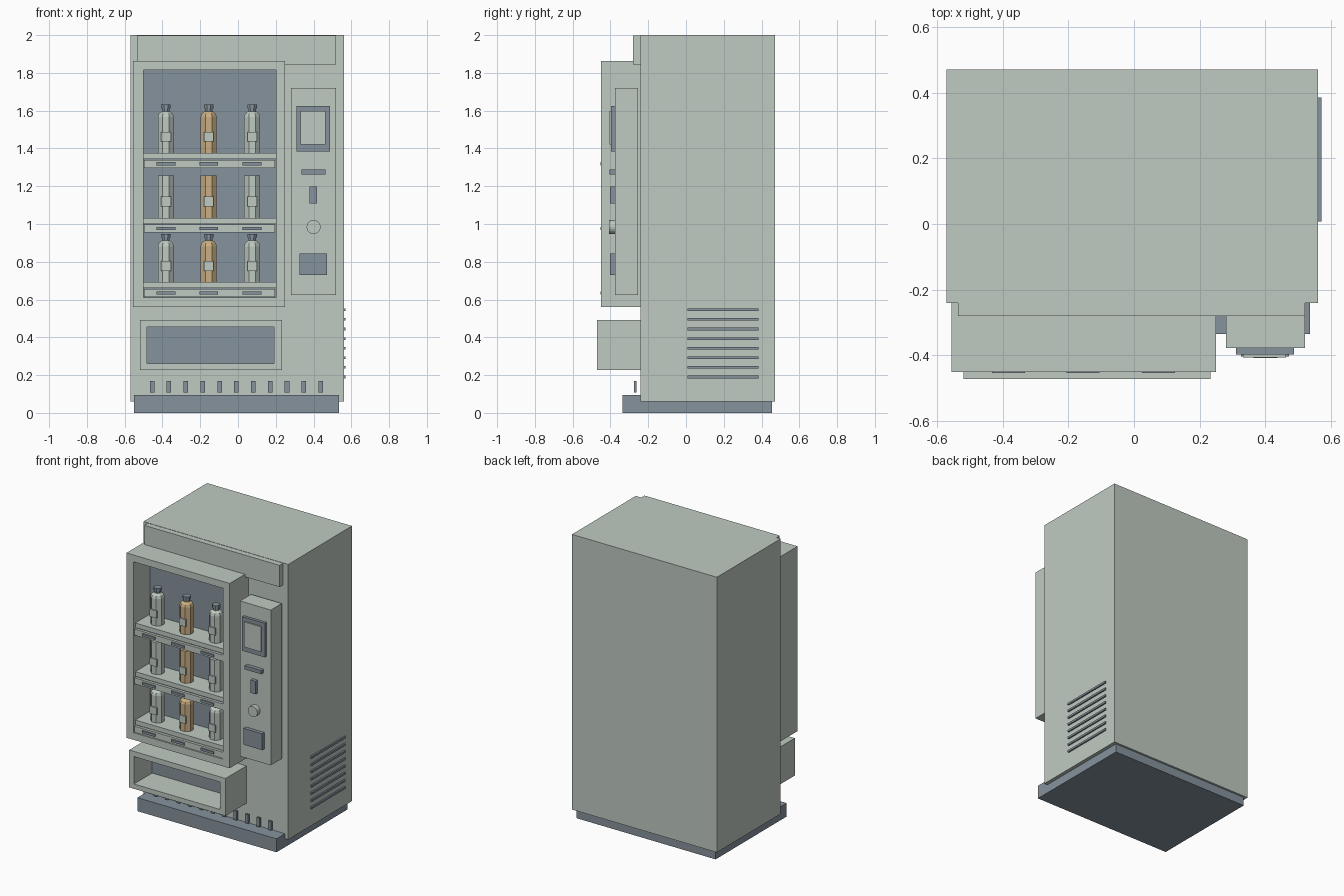
import bpy, bmesh, math
from mathutils import Matrix

if "Cube" in bpy.data.objects:
    bpy.data.objects.remove(bpy.data.objects["Cube"])


def material(name, rgb):
    m = bpy.data.materials.new(name)
    m.diffuse_color = (*rgb, 1)
    m.use_nodes = True
    m.node_tree.nodes["Principled BSDF"].inputs["Base Color"].default_value = m.diffuse_color
    return m


PALE = material("pale_grey_green", (0.52, 0.59, 0.535))
DARK = material("slate_blue_grey", (0.235, 0.29, 0.335))
AMBER = material("amber", (0.60, 0.43, 0.23))


def finish(name, bm, mat):
    bmesh.ops.recalc_face_normals(bm, faces=bm.faces)
    me = bpy.data.meshes.new(name)
    bm.to_mesh(me)
    bm.free()
    me.materials.append(mat)
    ob = bpy.data.objects.new(name, me)
    bpy.context.collection.objects.link(ob)
    return ob


def box(name, x, y, z, mat):
    bm = bmesh.new()
    bmesh.ops.create_cube(bm, size=1)
    for v in bm.verts:
        for i, (a, b) in enumerate((x, y, z)):
            v.co[i] = a if v.co[i] < 0 else b
    return finish(name, bm, mat)


def frame(name, x, z, ix, iz, y, mat):
    """Rectangular surround with an opening ix by iz, running along y."""
    bm = bmesh.new()
    rings = []
    for yy in y:
        for (a, b), (c, d) in ((x, z), (ix, iz)):
            rings.append([bm.verts.new((px, yy, pz))
                          for px, pz in ((a, c), (b, c), (b, d), (a, d))])
    out_f, in_f, out_b, in_b = rings
    for p, q in ((out_f, in_f), (out_b, in_b), (out_f, out_b), (in_f, in_b)):
        for i in range(4):
            j = (i + 1) % 4
            bm.faces.new((p[i], p[j], q[j], q[i]))
    return finish(name, bm, mat)


def lathe(name, profile, pos, mat, sides=8):
    """Capped solid of revolution from (radius, height) points."""
    bm = bmesh.new()
    rings = []
    for r, h in profile:
        ring = []
        for i in range(sides):
            a = (i + 0.5) * 2 * math.pi / sides
            ring.append(bm.verts.new((pos[0] + r * math.cos(a),
                                      pos[1] + r * math.sin(a), pos[2] + h)))
        rings.append(ring)
    for p, q in zip(rings, rings[1:]):
        for i in range(sides):
            j = (i + 1) % sides
            bm.faces.new((p[i], p[j], q[j], q[i]))
    bm.faces.new(rings[0])
    bm.faces.new(rings[-1])
    return finish(name, bm, mat)


# Cabinet, plinth and header
box("cabinet", (-0.57, 0.56), (-0.24, 0.47), (0.06, 2.0), PALE)
box("plinth", (-0.55, 0.535), (-0.335, 0.455), (0, 0.095), DARK)
box("header_panel", (-0.535, 0.52), (-0.28, -0.24), (1.845, 1.998), PALE)

# Display case
frame("display_frame", (-0.555, 0.25), (0.56, 1.863), (-0.50, 0.20), (0.61, 1.815),
      (-0.45, -0.24), PALE)
box("display_back", (-0.50, 0.20), (-0.265, -0.245), (0.61, 1.815), DARK)

# Shelves with price rails and products
BOTTLE = [(0.046, 0), (0.046, 0.19), (0.04, 0.208), (0.024, 0.22)]
CAN = [(0.046, 0), (0.046, 0.225)]
CAP = [(0.021, 0.215), (0.021, 0.236), (0.027, 0.236), (0.027, 0.256)]
for row, top in enumerate((0.692, 1.033, 1.376)):
    box(f"shelf_{row}", (-0.50, 0.20), (-0.43, -0.265), (top - 0.032, top), PALE)
    box(f"shelf_rail_{row}", (-0.497, 0.197), (-0.445, -0.425),
        (top - 0.079, top - 0.036), PALE)
    for col, x in enumerate((-0.382, -0.155, 0.075)):
        tag = f"{row}_{col}"
        box(f"price_tag_{tag}", (x - 0.05, x + 0.05), (-0.453, -0.444),
            (top - 0.066, top - 0.049), DARK)
        body = AMBER if col == 1 else PALE
        pos = (x, -0.35, top)
        if row == 1:
            lathe(f"can_{tag}", CAN, pos, body)
        else:
            lathe(f"bottle_{tag}", BOTTLE, pos, body)
            lathe(f"bottle_cap_{tag}", CAP, pos, DARK)
        box(f"label_{tag}", (x - 0.026, x + 0.026), (-0.401, -0.391),
            (top + 0.06, top + 0.112), PALE)

# Control panel
box("control_panel", (0.28, 0.52), (-0.377, -0.255), (0.625, 1.72), PALE)
box("screen_bezel", (0.311, 0.487), (-0.397, -0.375), (1.385, 1.625), DARK)
box("screen", (0.332, 0.463), (-0.406, -0.395), (1.42, 1.597), PALE)
box("note_slot", (0.336, 0.463), (-0.405, -0.375), (1.263, 1.289), DARK)
box("card_reader", (0.379, 0.418), (-0.402, -0.375), (1.108, 1.199), DARK)
box("coin_return", (0.326, 0.471), (-0.403, -0.375), (0.729, 0.844), DARK)
bm = bmesh.new()
bmesh.ops.create_cone(bm, cap_ends=True, segments=20, radius1=0.037, radius2=0.037,
                      depth=0.033, matrix=Matrix.Translation((0.40, -0.3915, 0.984))
                      @ Matrix.Rotation(math.pi / 2, 4, 'X'))
finish("push_button", bm, PALE)

# Collection tray
frame("tray_frame", (-0.518, 0.233), (0.228, 0.492), (-0.481, 0.191), (0.262, 0.455),
      (-0.472, -0.24), PALE)
box("tray_back", (-0.481, 0.191), (-0.27, -0.245), (0.262, 0.455), DARK)

# Front vent bars
for i in range(11):
    x = -0.455 + i * 0.0893
    box(f"front_vent_{i}", (x - 0.012, x + 0.012), (-0.274, -0.261), (0.107, 0.17), DARK)

# Side vent slats
for i in range(8):
    z = 0.19 + i * 0.0508
    box(f"side_vent_{i}", (0.555, 0.57), (0.008, 0.385), (z - 0.007, z + 0.007), DARK)
